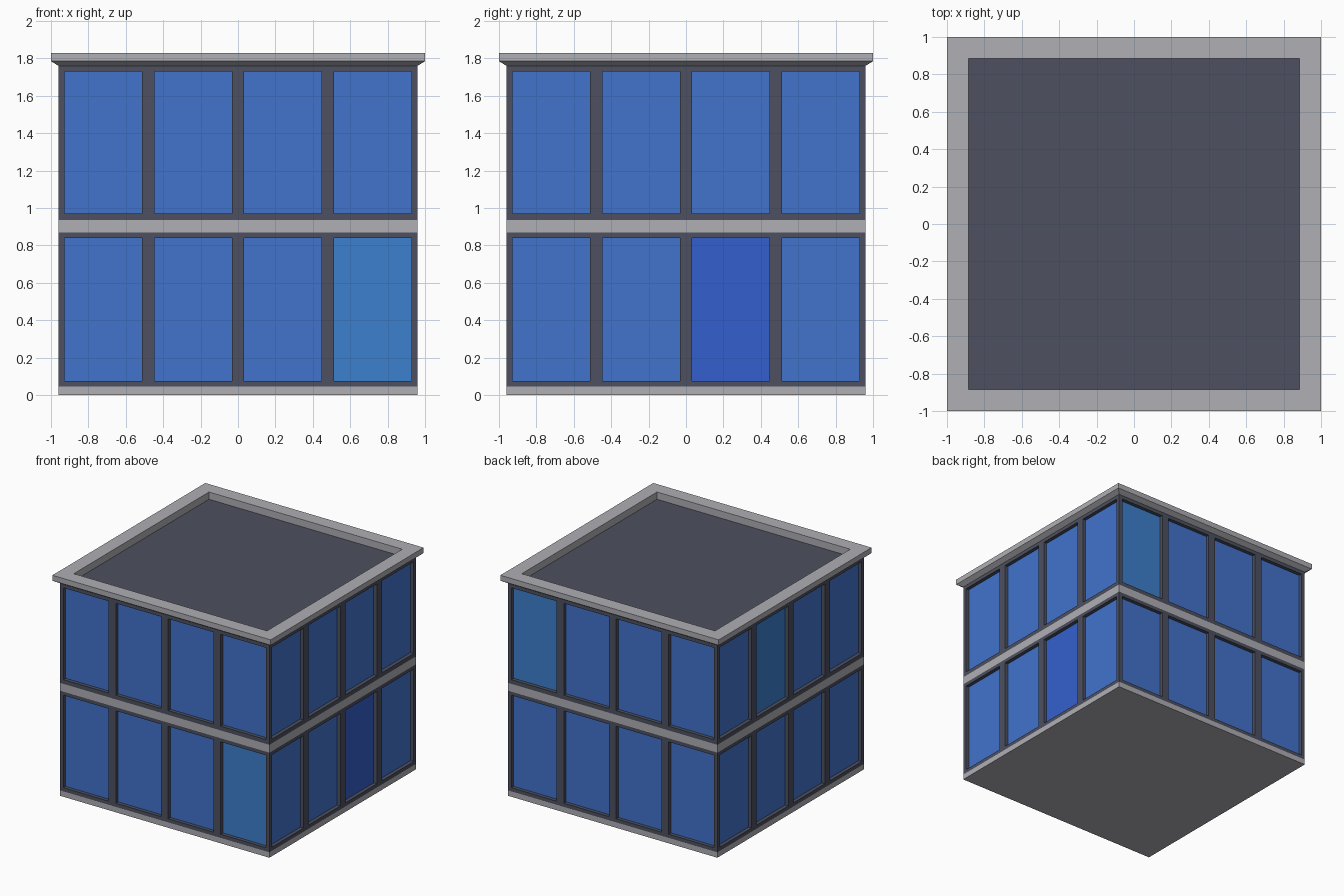
import bpy, bmesh, math
from mathutils import Matrix, Vector

cube = bpy.data.objects.get("Cube")
if cube:
    bpy.data.objects.remove(cube, do_unlink=True)


def material(name, r, g, b):
    m = bpy.data.materials.new(name)
    m.use_nodes = True
    m.diffuse_color = (r, g, b, 1)
    m.node_tree.nodes["Principled BSDF"].inputs["Base Color"].default_value = (r, g, b, 1)
    return m


MATERIALS = [
    material("dark frame", 0.074, 0.082, 0.116),
    material("light concrete", 0.43, 0.43, 0.46),
    material("blue glass", 0.054, 0.172, 0.61),
    material("teal glass", 0.046, 0.215, 0.61),
    material("deep blue glass", 0.034, 0.115, 0.61),
]
FRAME, CONCRETE, BLUE, TEAL, DEEP = range(5)

HALF = 0.96      # half width of the walls
RECESS = 0.03    # depth of the panes
ROOF_Z = 1.77


def finish(bm, name):
    mesh = bpy.data.meshes.new(name)
    bm.to_mesh(mesh)
    bm.free()
    for m in MATERIALS:
        mesh.materials.append(m)
    obj = bpy.data.objects.new(name, mesh)
    bpy.context.collection.objects.link(obj)
    return obj


def square(bm, half, z):
    """Ring of four vertices, anticlockwise from above."""
    return [bm.verts.new((sx * half, sy * half, z))
            for sx, sy in ((-1, -1), (1, -1), (1, 1), (-1, 1))]


# Walls: a grid of cells per side, windows pushed in
xs = [-HALF]
for centre in (-0.72, -0.24, 0.24, 0.72):
    xs += [centre - 0.207, centre + 0.207]
xs.append(HALF)
zs = [0, 0.045, 0.075, 0.84, 0.87, 0.935, 0.97, 1.73, ROOF_Z]
WINDOW_ROWS = {2: 0, 6: 1}
CONCRETE_ROWS = (0, 4)
# (side, column, storey) of the differently tinted panes
TINTS = {(0, 3, 0): TEAL, (1, 2, 0): DEEP, (2, 0, 1): TEAL, (3, 1, 1): TEAL}


def build_wall(name, side):
    bm = bmesh.new()
    grid = [[bm.verts.new((x, -HALF, z)) for x in xs] for z in zs]
    panes = []
    for r in range(len(zs) - 1):
        for c in range(len(xs) - 1):
            f = bm.faces.new((grid[r][c], grid[r][c + 1], grid[r + 1][c + 1], grid[r + 1][c]))
            f.material_index = CONCRETE if r in CONCRETE_ROWS else FRAME
            if r in WINDOW_ROWS and c % 2 == 1:
                panes.append((f, TINTS.get((side, c // 2, WINDOW_ROWS[r]), BLUE)))
    for f, tint in panes:
        # Reveal faces keep the frame colour, the pane takes its tint
        pane = bmesh.ops.extrude_face_region(bm, geom=[f])["geom"]
        new_face = next(g for g in pane if isinstance(g, bmesh.types.BMFace))
        bmesh.ops.translate(bm, verts=new_face.verts, vec=Vector((0, RECESS, 0)))
        new_face.material_index = tint
        if f.is_valid:
            bm.faces.remove(f)
    bmesh.ops.transform(bm, matrix=Matrix.Rotation(side * math.pi / 2, 4, "Z"), verts=bm.verts)
    bm.normal_update()
    return finish(bm, name)


for side, name in enumerate(("front_wall", "right_wall", "back_wall", "left_wall")):
    # The model's own left is +x
    build_wall({"right_wall": "left_wall", "left_wall": "right_wall"}.get(name, name), side)

# Base underside
bm = bmesh.new()
bm.faces.new(reversed(square(bm, HALF, 0))).material_index = CONCRETE
finish(bm, "base_underside")

# Sunken roof deck
bm = bmesh.new()
bm.faces.new(square(bm, 0.885, ROOF_Z)).material_index = FRAME
finish(bm, "roof_deck")

# Cornice: square sweep of a profile with a sloped underside
bm = bmesh.new()
profile = [(HALF, 1.76), (1.0, 1.785), (1.0, 1.83), (0.885, 1.83), (0.885, ROOF_Z)]
rings = [square(bm, h, z) for h, z in profile]
for low, high in zip(rings, rings[1:]):
    for i in range(4):
        j = (i + 1) % 4
        bm.faces.new((low[i], low[j], high[j], high[i])).material_index = CONCRETE
finish(bm, "cornice")
